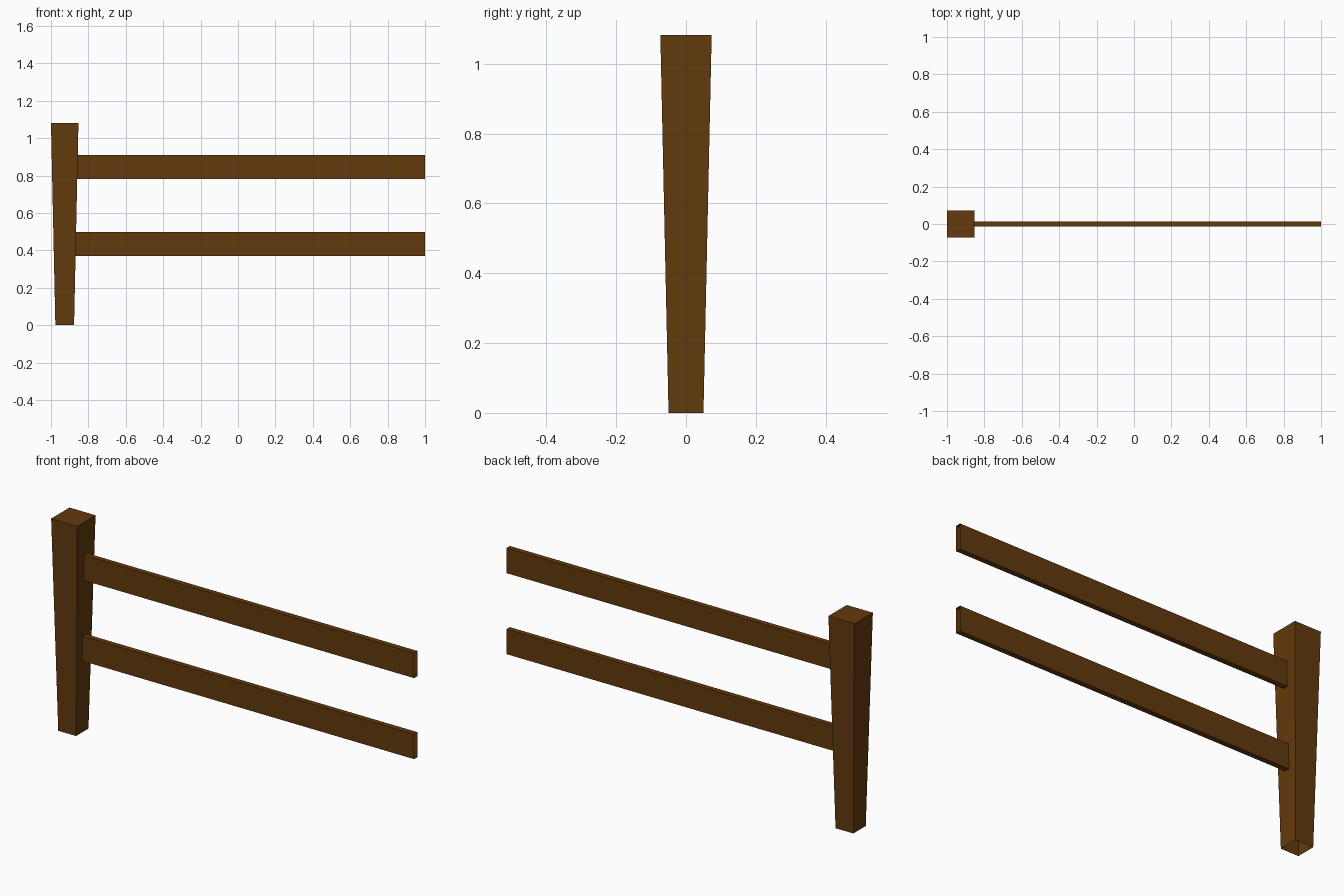
import bpy, bmesh

if "Cube" in bpy.data.objects:
    bpy.data.objects.remove(bpy.data.objects["Cube"])

wood = bpy.data.materials.new("brown wood")
wood.diffuse_color = (0.125, 0.042, 0.004, 1)
wood.use_nodes = True
wood.node_tree.nodes["Principled BSDF"].inputs["Base Color"].default_value = wood.diffuse_color


def box(name, lo, hi, open_axis, open_sides, shape=None):
    """Box between two corners; ends facing open_sides on open_axis are left open."""
    bm = bmesh.new()
    bmesh.ops.create_cube(bm, size=1)
    ends = [f for f in bm.faces if round(f.normal[open_axis]) in open_sides]
    bmesh.ops.delete(bm, geom=ends, context='FACES_ONLY')
    for v in bm.verts:
        for i in range(3):
            v.co[i] = lo[i] if v.co[i] < 0 else hi[i]
        if shape:
            shape(v)
    me = bpy.data.meshes.new(name)
    bm.to_mesh(me)
    bm.free()
    me.materials.append(wood)
    ob = bpy.data.objects.new(name, me)
    bpy.context.collection.objects.link(ob)
    return ob


# Post: narrower at the foot, open underneath
TOP, FOOT, CX = 0.0735, 0.05, -0.9265


def taper(v):
    if v.co.z < 0.5:
        v.co.x = CX + (v.co.x - CX) * FOOT / TOP
        v.co.y *= FOOT / TOP


box("post", (CX - TOP, -TOP, 0), (CX + TOP, TOP, 1.082), 2, (-1,), taper)

# Rails: thin hollow boards with open ends, tucked into the post
for name, z0, z1 in (("lower_rail", 0.37, 0.497), ("upper_rail", 0.782, 0.91)):
    box(name, (-0.88, -0.0125, z0), (1.0, 0.0145, z1), 0, (-1, 1))
